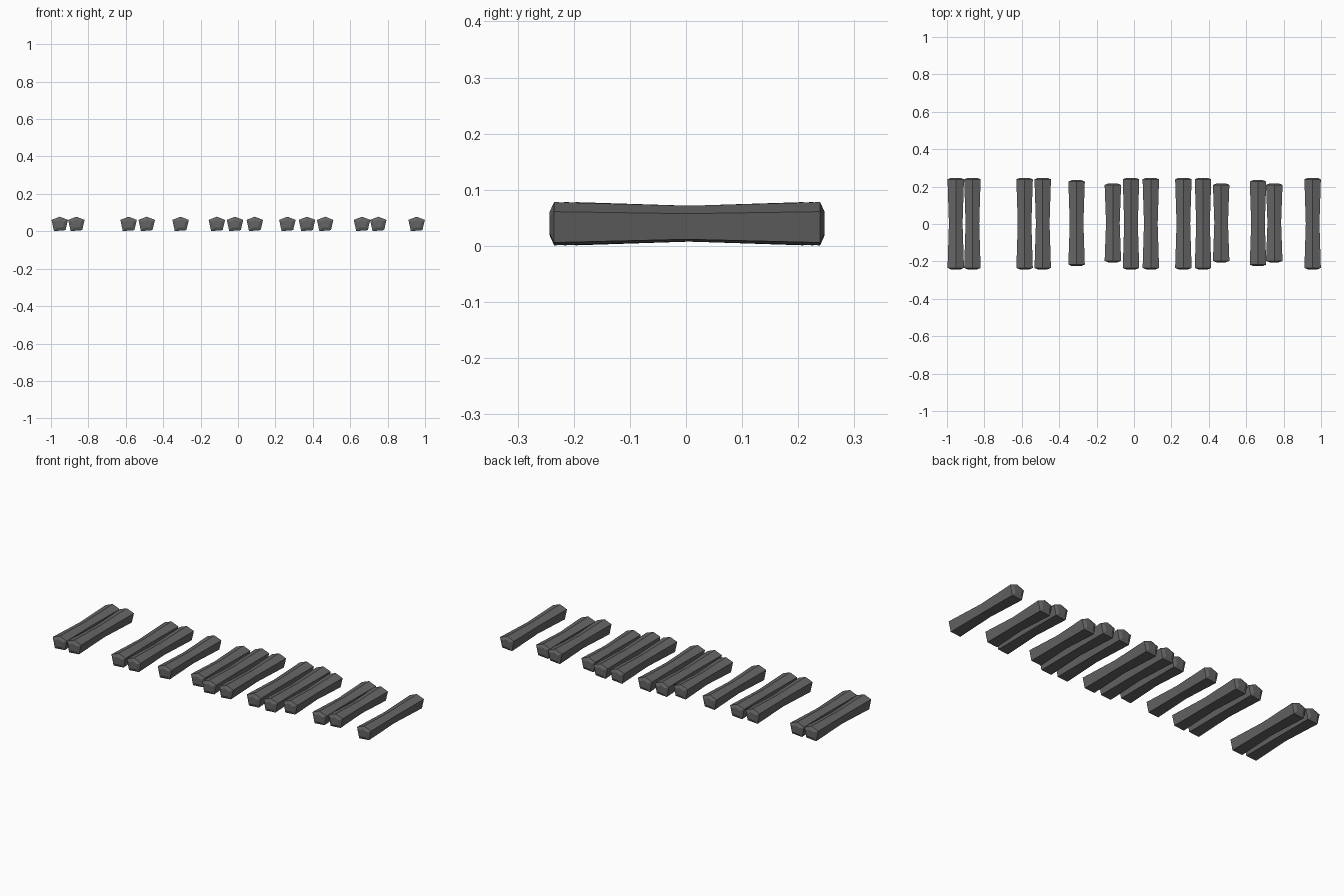
import bpy
import bmesh

cube = bpy.data.objects.get("Cube")
if cube:
    bpy.data.objects.remove(cube, do_unlink=True)

stone = bpy.data.materials.new("dark grey stone")
stone.use_nodes = True
colour = (0.13, 0.13, 0.13, 1)
stone.diffuse_color = colour
stone.node_tree.nodes["Principled BSDF"].inputs["Base Color"].default_value = colour

# Five-sided cross-section, slightly tilted underneath
PROFILE = [(0, 0.038), (-0.044, 0.021), (-0.031, -0.039), (0.031, -0.034), (0.044, 0.021)]
CENTRE_Z = 0.04


def make_bar(name, x, y, half):
    """Pinched bar with chamfered end caps, lying along y."""
    sections = [(-half, 0.55), (-half + 0.008, 1), (0, 0.83), (half - 0.008, 1), (half, 0.55)]
    bm = bmesh.new()
    rings = [[bm.verts.new((px * s, py, pz * s)) for px, pz in PROFILE] for py, s in sections]
    n = len(PROFILE)
    for a, b in zip(rings, rings[1:]):
        for i in range(n):
            j = (i + 1) % n
            bm.faces.new((a[i], a[j], b[j], b[i]))
    bm.faces.new(rings[0])
    bm.faces.new(rings[-1])
    bmesh.ops.recalc_face_normals(bm, faces=bm.faces)
    mesh = bpy.data.meshes.new(name)
    bm.to_mesh(mesh)
    bm.free()
    mesh.materials.append(stone)
    bar = bpy.data.objects.new(name, mesh)
    bar.location = (x, y, CENTRE_Z)
    bpy.context.collection.objects.link(bar)


# Row of bars in three lengths: centre along y, half length
LONG, MEDIUM, SHORT = (0.002, 0.245), (0.005, 0.23), (0.006, 0.211)
BARS = [
    (-0.953, LONG), (-0.864, LONG), (-0.585, LONG), (-0.488, LONG),
    (-0.307, MEDIUM), (-0.113, SHORT), (-0.016, LONG), (0.09, LONG),
    (0.264, LONG), (0.369, LONG), (0.466, SHORT), (0.663, MEDIUM),
    (0.75, SHORT), (0.955, LONG),
]
for number, (x, (y, half)) in enumerate(BARS, 1):
    make_bar(f"bar_{number}", x, y, half)
